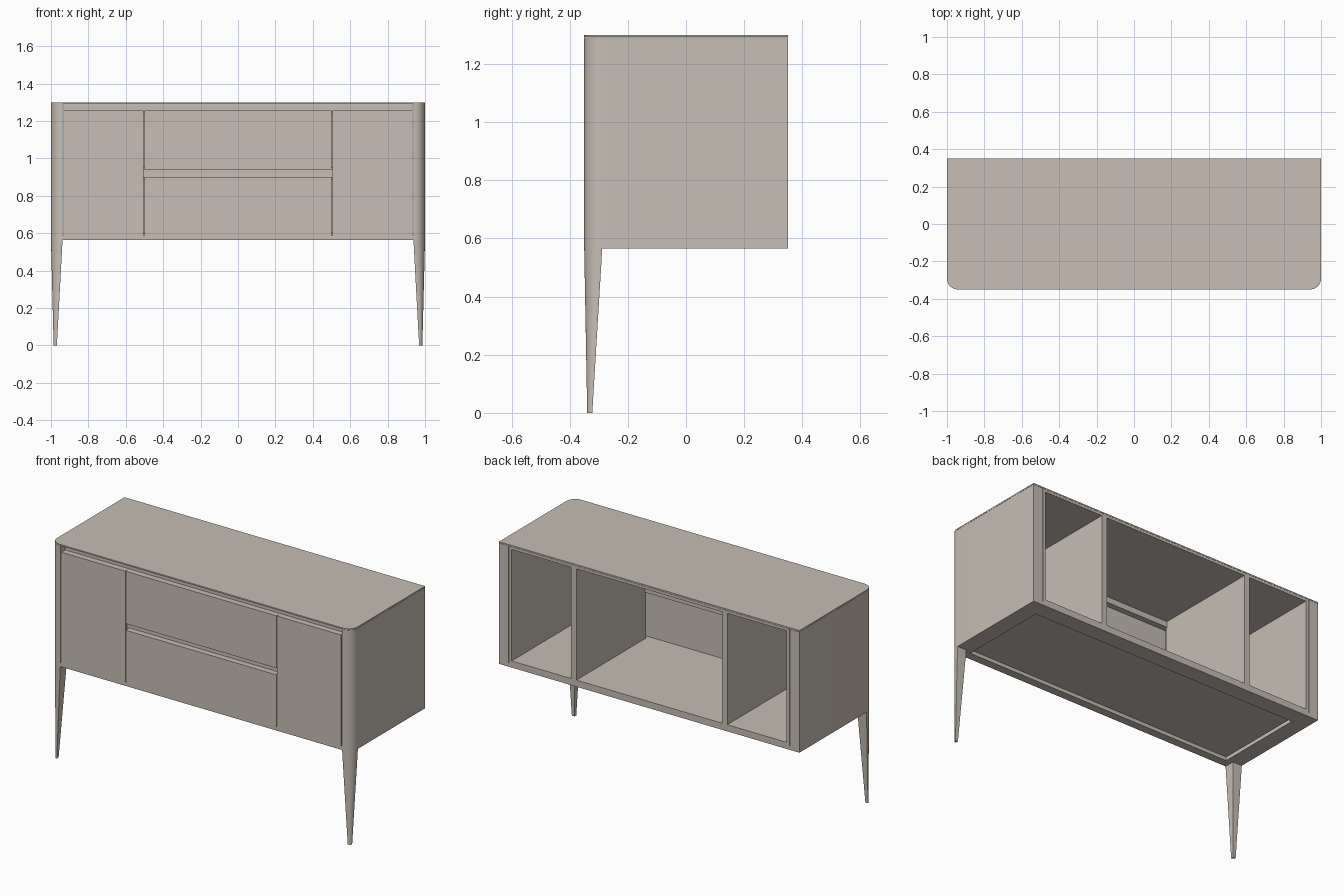
import bpy, bmesh, math

if "Cube" in bpy.data.objects:
    bpy.data.objects.remove(bpy.data.objects["Cube"])

mat = bpy.data.materials.new("warm taupe")
mat.diffuse_color = (0.57, 0.515, 0.46, 1)
mat.use_nodes = True
mat.node_tree.nodes["Principled BSDF"].inputs["Base Color"].default_value = mat.diffuse_color


def finish(name, bm, mirror=False, smooth=False):
    bmesh.ops.recalc_face_normals(bm, faces=bm.faces)
    me = bpy.data.meshes.new(name)
    bm.to_mesh(me)
    bm.free()
    me.materials.append(mat)
    ob = bpy.data.objects.new(name, me)
    bpy.context.collection.objects.link(ob)
    if mirror:
        m = ob.modifiers.new("mirror", 'MIRROR')
        m.use_mirror_merge = False
    if smooth:
        bpy.ops.object.select_all(action='DESELECT')
        bpy.context.view_layer.objects.active = ob
        ob.select_set(True)
        bpy.ops.object.shade_smooth_by_angle(angle=math.radians(30))
    return ob


def boxes(name, specs, mirror=False):
    """One object from (x0, x1, y0, y1, z0, z1) boxes."""
    bm = bmesh.new()
    for x0, x1, y0, y1, z0, z1 in specs:
        vs = bmesh.ops.create_cube(bm, size=1)["verts"]
        for v in vs:
            v.co = (x1 if v.co.x > 0 else x0, y1 if v.co.y > 0 else y0,
                    z1 if v.co.z > 0 else z0)
    return finish(name, bm, mirror)


def arc(r):
    """Rounded front right corner of the cabinet outline."""
    n = 10
    return [(1 - r + r * math.sin(a), -0.35 + r - r * math.cos(a))
            for a in (i * math.pi / 2 / n for i in range(n + 1))]


def loft(name, lower, upper, z0, z1, mirror=False):
    bm = bmesh.new()
    a = [bm.verts.new((x, y, z0)) for x, y in lower]
    b = [bm.verts.new((x, y, z1)) for x, y in upper]
    bm.faces.new(a)
    bm.faces.new(b)
    for i in range(len(a)):
        j = (i + 1) % len(a)
        bm.faces.new((a[i], a[j], b[j], b[i]))
    return finish(name, bm, mirror, True)


R, IN = 0.058, 0.938          # corner radius, inner face of the end panels
Z0, ZT = 0.565, 1.291         # underside of body, underside of top plate
F, B = -0.35, 0.35            # front and back

# Top plate with rounded front corners
right = arc(R)
outline = right + [(1, B), (-1, B)] + [(-x, y) for x, y in reversed(right)]
loft("top_plate", outline, outline, ZT + 0.001, 1.30)

# End panels with rounded front post
end = [(IN, F)] + right + [(1, B), (IN, B)]
loft("end_panel", end, end, Z0, ZT, True)

# Tapered front legs continuing the posts
post = [(IN, F)] + right + [(1, F + 0.062), (IN, F + 0.062)]
foot = [(0.977 + (x - 0.969) * 0.28, -0.331 + (y + 0.319) * 0.28) for x, y in post]
loft("front_leg", foot, post, 0, Z0, True)

# Bottom: frame around a recessed floor
boxes("bottom_frame", [
    (-IN, IN, F, -0.30, Z0, 0.587), (-IN, IN, 0.25, B, Z0, 0.587),
    (-IN, -0.90, -0.30, 0.25, Z0, 0.587), (0.90, IN, -0.30, 0.25, Z0, 0.587)])
boxes("floor_panel", [(-0.933, 0.933, -0.335, B, 0.587, 0.605)])

# Inner walls, dividers and sub-top
boxes("inner_wall", [(0.915, 0.933, -0.31, B, 0.605, ZT)], True)
boxes("divider", [(0.484, 0.52, -0.31, B, 0.605, 1.275)], True)
boxes("sub_top", [(-0.915, 0.915, -0.31, B, 1.275, ZT)])

# Doors and drawer fronts
boxes("door", [(0.505, 0.932, F, -0.335, 0.587, 1.255)], True)
boxes("drawer_front", [(-0.501, 0.501, F, -0.335, 0.587, 0.90),
                       (-0.501, 0.501, F, -0.335, 0.94, 1.255)])

# Recessed finger grip channels
boxes("upper_grip_channel", [(-0.932, 0.932, -0.312, -0.30, 1.24, ZT),
                             (-0.932, 0.932, -0.335, -0.312, 1.24, 1.254)])
boxes("middle_grip_channel", [(-0.505, 0.505, -0.312, -0.30, 0.885, 0.955),
                              (-0.505, 0.505, -0.335, -0.312, 0.885, 0.899),
                              (-0.505, 0.505, -0.335, -0.312, 0.941, 0.955)])
